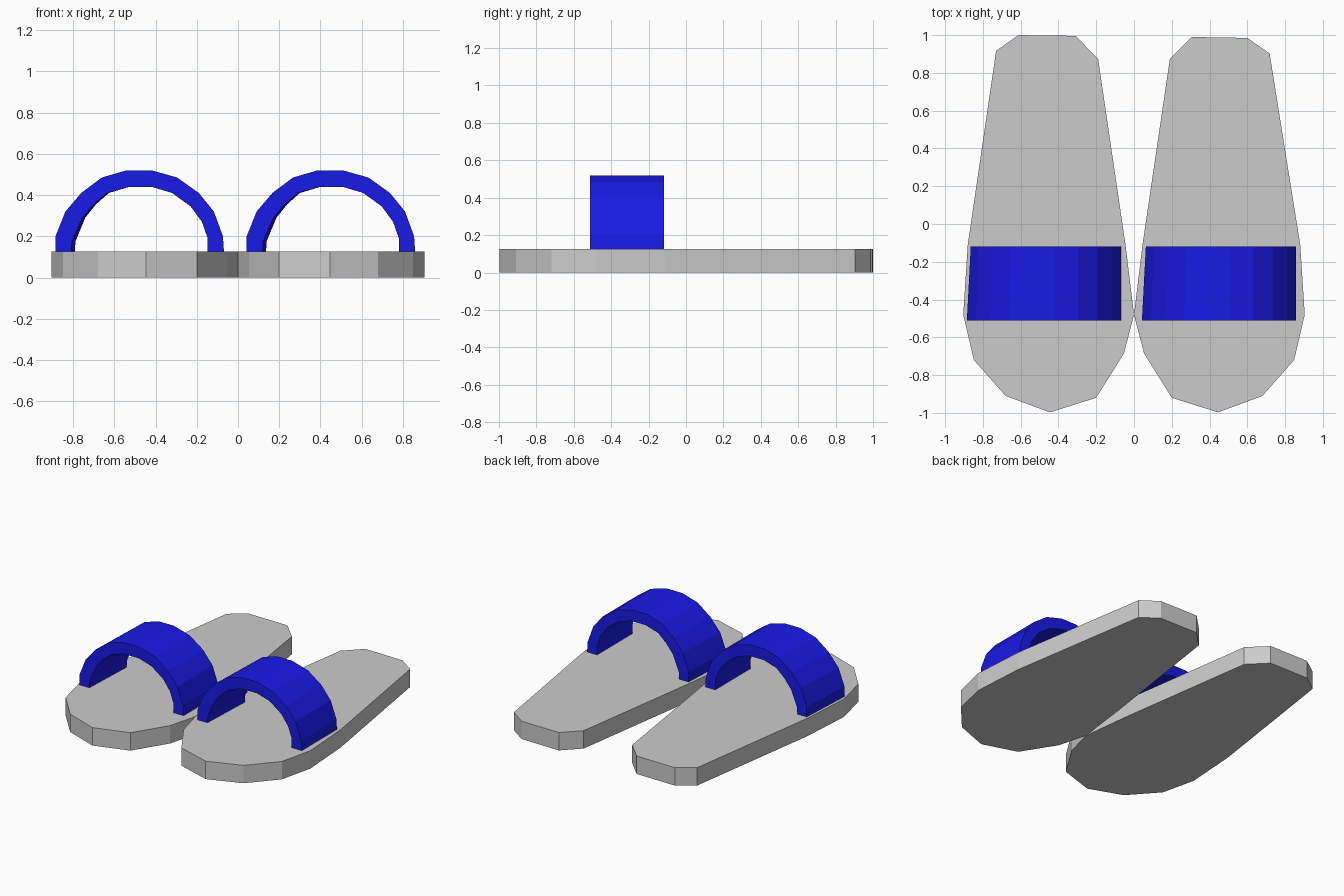
import bpy, bmesh

if "Cube" in bpy.data.objects:
    bpy.data.objects.remove(bpy.data.objects["Cube"])

blue = bpy.data.materials.new("blue")
blue.diffuse_color = (0.01, 0.01, 0.8, 1)
blue.use_nodes = True
blue.node_tree.nodes["Principled BSDF"].inputs["Base Color"].default_value = blue.diffuse_color


def make_object(name, bm, material=None):
    bmesh.ops.recalc_face_normals(bm, faces=bm.faces)
    mesh = bpy.data.meshes.new(name)
    bm.to_mesh(mesh)
    bm.free()
    obj = bpy.data.objects.new(name, mesh)
    bpy.context.collection.objects.link(obj)
    if material:
        mesh.materials.append(material)


# Sole outline: shared toe and sides, plus a heel for each foot (x outward)
front = [(0.19, 0.875), (0.045, -0.11), (0.0, -0.48), (0.053, -0.685),
         (0.20, -0.92), (0.445, -0.997), (0.68, -0.91), (0.848, -0.72),
         (0.904, -0.48), (0.88, -0.11)]
heels = {-1: [(0.73, 0.917), (0.612, 1.0), (0.31, 0.996)],
         1: [(0.718, 0.903), (0.60, 0.985), (0.305, 0.99)]}


def sole(name, side):
    outline = [(side * x, y) for x, y in front + heels[side]]
    bm = bmesh.new()
    face = bm.faces.new([bm.verts.new((x, y, 0)) for x, y in outline])
    ext = bmesh.ops.extrude_face_region(bm, geom=[face])
    for v in ext["geom"]:
        if isinstance(v, bmesh.types.BMVert):
            v.co.z = 0.127
    make_object(name, bm)


# Strap arch: outer and inner profiles, left foot to right foot direction
outer = [(-0.885, 0.125), (-0.885, 0.2), (-0.837, 0.32), (-0.76, 0.41),
         (-0.66, 0.485), (-0.54, 0.52), (-0.42, 0.52), (-0.295, 0.485),
         (-0.19, 0.41), (-0.117, 0.32), (-0.073, 0.2), (-0.068, 0.125)]
inner = [(-0.808, 0.125), (-0.805, 0.175), (-0.755, 0.29), (-0.70, 0.355),
         (-0.635, 0.41), (-0.53, 0.44), (-0.42, 0.44), (-0.32, 0.41),
         (-0.23, 0.345), (-0.175, 0.27), (-0.147, 0.19), (-0.147, 0.125)]


def strap(name, shift):
    bm = bmesh.new()

    def row(profile, y, taper):
        # the rear edge is slightly narrower on one side
        return [bm.verts.new((x + shift + taper * max(0, -0.47 - x) / 0.4, y, z))
                for x, z in profile]

    rows = [row(outer, -0.512, 0), row(outer, -0.118, 0.02),
            row(inner, -0.118, 0.02), row(inner, -0.512, 0)]
    for a, b in zip(rows, rows[1:] + rows[:1]):
        for i in range(len(a) - 1):
            bm.faces.new((a[i], a[i + 1], b[i + 1], b[i]))
    for i in (0, -1):
        bm.faces.new([r[i] for r in rows])
    make_object(name, bm, blue)


for label, side, shift in (("left", -1, 0), ("right", 1, 0.927)):
    sole(label + "_sole", side)
    strap(label + "_strap", shift)
